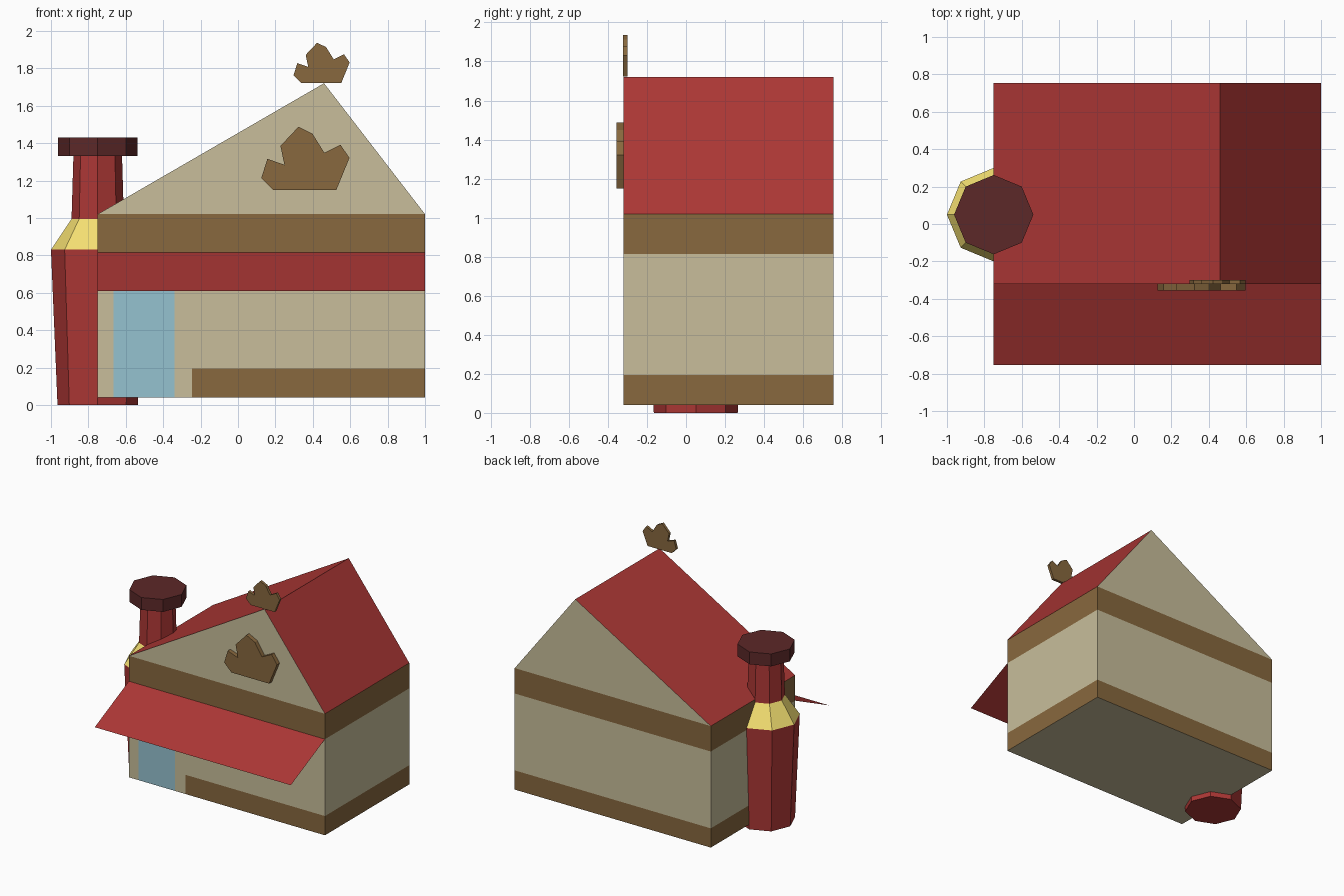
import bpy, bmesh, math

if "Cube" in bpy.data.objects:
    bpy.data.objects.remove(bpy.data.objects["Cube"])


def mat(name, r, g, b):
    m = bpy.data.materials.new(name)
    lin = [((c / 255 + 0.055) / 1.055) ** 2.4 for c in (r, g, b)]
    m.diffuse_color = (*lin, 1)
    m.use_nodes = True
    m.node_tree.nodes["Principled BSDF"].inputs["Base Color"].default_value = m.diffuse_color
    return m


CREAM = mat("cream", 200, 190, 155)
BROWN = mat("brown", 136, 104, 62)
RED = mat("red", 172, 55, 53)
DARK = mat("dark_red", 92, 40, 40)
YELLOW = mat("yellow", 245, 224, 114)
BLUE = mat("blue", 149, 194, 208)


def build(name, faces):
    """faces: list of (points, material), counter-clockwise seen from outside"""
    mats = list(dict.fromkeys(m for _, m in faces))
    bm = bmesh.new()
    for pts, m in faces:
        f = bm.faces.new([bm.verts.new(p) for p in pts])
        f.material_index = mats.index(m)
    bmesh.ops.remove_doubles(bm, verts=bm.verts, dist=1e-5)
    me = bpy.data.meshes.new(name)
    bm.to_mesh(me)
    bm.free()
    for m in mats:
        me.materials.append(m)
    ob = bpy.data.objects.new(name, me)
    bpy.context.collection.objects.link(ob)
    return ob


def wall(a, b, z0, z1):
    """Upright panel running from plan point a to plan point b"""
    return [(*a, z0), (*b, z0), (*b, z1), (*a, z1)]


X0, X1, Y0, Y1 = -0.75, 1.0, -0.32, 0.755
BASE, SKIRT, BAND, EAVE = 0.04, 0.195, 0.815, 1.02
RX, RZ = 0.46, 1.72
A, B, C, D = (X0, Y0), (X1, Y0), (X1, Y1), (X0, Y1)

# Side and back walls with skirting and upper band
faces = []
for a, b in ((B, C), (C, D), (D, A)):
    faces += [(wall(a, b, BASE, SKIRT), BROWN),
              (wall(a, b, SKIRT, BAND), CREAM),
              (wall(a, b, BAND, EAVE), BROWN)]
# Front wall with flush door
DX0, DX1, SX, DZ = -0.665, -0.34, -0.245, 0.7
for x0, x1, z0, z1, m in ((X0, DX0, BASE, BAND, CREAM), (DX0, DX1, BASE, DZ, BLUE),
                          (DX0, DX1, DZ, BAND, CREAM), (DX1, SX, BASE, BAND, CREAM),
                          (SX, X1, BASE, SKIRT, BROWN), (SX, X1, SKIRT, BAND, CREAM),
                          (X0, X1, BAND, EAVE, BROWN)):
    faces.append((wall((x0, Y0), (x1, Y0), z0, z1), m))
# Gables and underside
faces += [([(*A, EAVE), (*B, EAVE), (RX, Y0, RZ)], CREAM),
          ([(*C, EAVE), (*D, EAVE), (RX, Y1, RZ)], CREAM),
          ([(*p, BASE) for p in (D, C, B, A)], CREAM)]
build("house_walls", faces)

# Uneven roof slopes
build("roof", [([(*D, EAVE), (*A, EAVE), (RX, Y0, RZ), (RX, Y1, RZ)], RED),
               ([(*B, EAVE), (*C, EAVE), (RX, Y1, RZ), (RX, Y0, RZ)], RED)])

# Awning sheet over the shop front
build("awning", [([(X0, -0.755, 0.61), (X1, -0.755, 0.61), (*B, BAND), (*A, BAND)], RED)])


def octagon(r, z):
    return [(-0.75 + r * math.cos(i * math.pi / 4), 0.05 + r * math.sin(i * math.pi / 4), z)
            for i in range(8)]


def stack(name, rings, mats):
    """Eight-sided tower through (radius, height) rings, capped at both ends"""
    loops = [octagon(*q) for q in rings]
    fs = [(loops[0][::-1], mats[0]), (loops[-1], mats[-1])]
    for lo, hi, m in zip(loops, loops[1:], mats):
        for i in range(8):
            j = (i + 1) % 8
            fs.append(([lo[i], lo[j], hi[j], hi[i]], m))
    build(name, fs)


# Chimney and its cap
stack("chimney", [(0.215, 0), (0.25, 0.83), (0.14, 0.995), (0.13, 1.33)], [RED, YELLOW, RED])
stack("chimney_cap", [(0.212, 1.33), (0.212, 1.43)], [DARK])

# Jagged leaf signs: profile in x, z from the lower left
LEAF = [(0.064, 0), (0.401, 0), (0.471, 0.171), (0.423, 0.241), (0.337, 0.198), (0.273, 0.3),
        (0.198, 0.337), (0.102, 0.235), (0.123, 0.134), (0.032, 0.166), (0, 0.064)]


def leaf(name, x, z, s, y0, y1):
    front = [(x + s * u, y0, z + s * v) for u, v in LEAF]
    back = [(p[0], y1, p[2]) for p in front]
    n = len(LEAF)
    fs = [(front, BROWN), (back[::-1], BROWN)]
    for i in range(n):
        j = (i + 1) % n
        fs.append(([front[j], front[i], back[i], back[j]], BROWN))
    build(name, fs)


leaf("gable_sign", 0.125, 1.15, 1.0, -0.355, -0.321)
leaf("ridge_ornament", 0.297, 1.722, 0.637, -0.322, -0.30)
